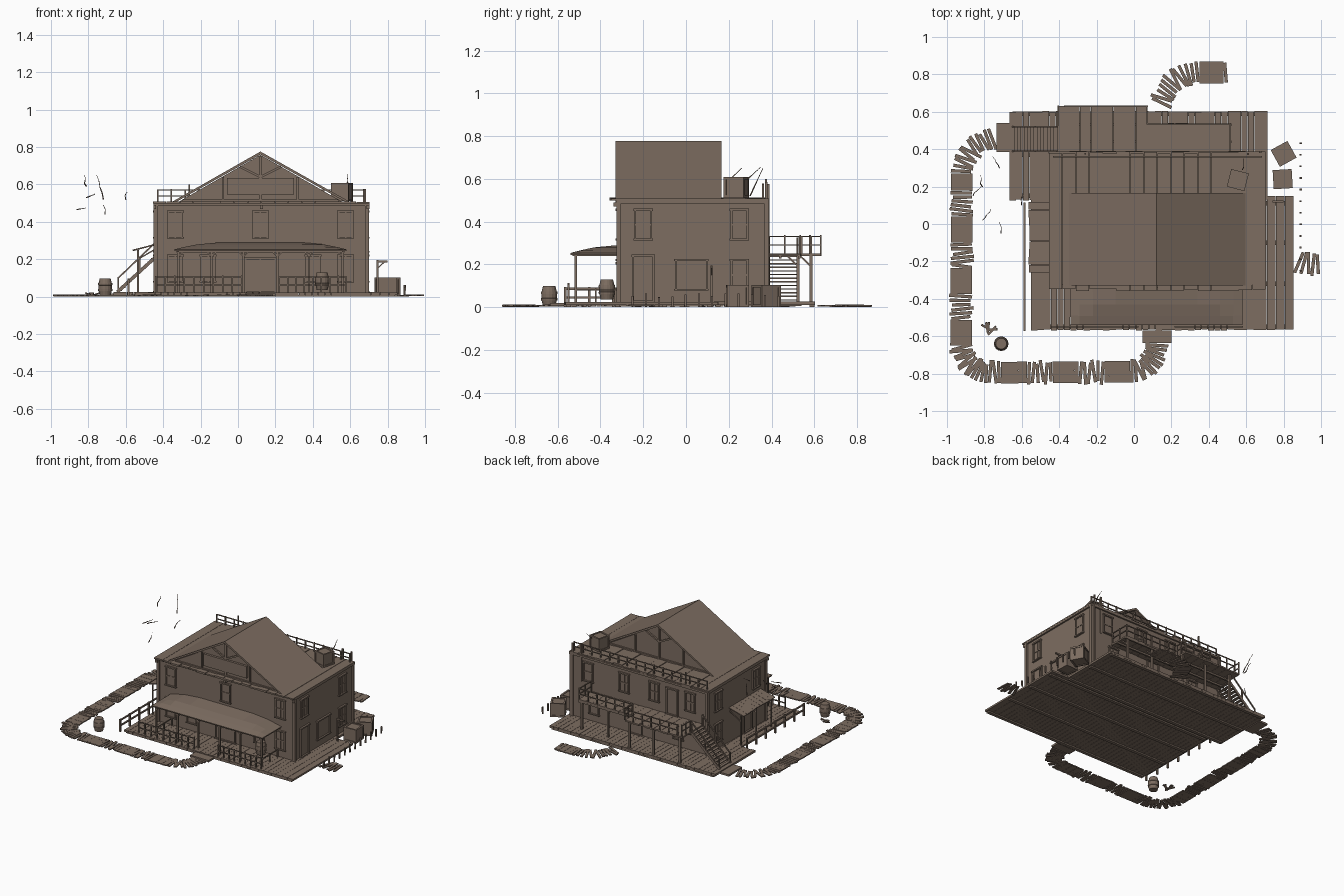
import bpy, bmesh, math, random
from mathutils import Vector, Matrix

if "Cube" in bpy.data.objects:
    bpy.data.objects.remove(bpy.data.objects["Cube"])
random.seed(4)
R = random.uniform

wood = bpy.data.materials.new("weathered_brown_wood")
wood.diffuse_color = (0.205, 0.153, 0.119, 1)
wood.use_nodes = True
wood.node_tree.nodes["Principled BSDF"].inputs["Base Color"].default_value = wood.diffuse_color


def finish(name, bm):
    me = bpy.data.meshes.new(name)
    bmesh.ops.recalc_face_normals(bm, faces=bm.faces)
    bm.to_mesh(me)
    bm.free()
    me.materials.append(wood)
    ob = bpy.data.objects.new(name, me)
    bpy.context.collection.objects.link(ob)
    return ob


def add(bm, c, s, rot=None):
    m = Matrix.Translation(c) @ (rot.to_4x4() if rot else Matrix()) @ Matrix.Diagonal((*s, 1))
    bmesh.ops.create_cube(bm, size=1, matrix=m)


def span(bm, x0, x1, y0, y1, z0, z1):
    add(bm, ((x0 + x1) / 2, (y0 + y1) / 2, (z0 + z1) / 2), (x1 - x0, y1 - y0, z1 - z0))


def beam(bm, a, b, w=0.01, h=None):
    a, b = Vector(a), Vector(b)
    d = b - a
    add(bm, (a + b) / 2, (w, h or w, d.length), d.to_track_quat('Z', 'Y').to_matrix())


def railing(bm, a, b, h, n, rails=(1, 0.5), w=0.008):
    a, b = Vector(a), Vector(b)
    for i in range(n + 1):
        p = a.lerp(b, i / n)
        beam(bm, p, p + Vector((0, 0, h + R(0, 0.008))), w)
    for r in rails:
        beam(bm, a + Vector((0, 0, h * r)), b + Vector((0, 0, h * r)), w * 0.8)


def planks_y(bm, x0, x1, y0, y1, z0, z1, w=0.035, jit=0.006):
    n = max(1, round((x1 - x0) / w))
    w = (x1 - x0) / n
    for i in range(n):
        span(bm, x0 + i * w, x0 + (i + 1) * w - 0.0015, y0 + R(0, jit), y1 - R(0, jit), z0, z1 - R(0, 0.001))


X0, X1, Y0, Y1, H = -0.44, 0.69, -0.315, 0.375, 0.5

# main walls
bm = bmesh.new()
span(bm, X0, X1, Y0, Y1, 0.02, H)
finish("house_walls", bm)

# corner boards and cornice
bm = bmesh.new()
for x in (X0, X1):
    for y in (Y0, Y1):
        add(bm, (x, y, 0.26), (0.022, 0.022, 0.48))
span(bm, X0 - .012, X1 + .012, Y0 - .012, Y1 + .012, 0.485, 0.5)
for x in (X0 - 0.005, 0.125, X1 + 0.005):
    add(bm, (x, Y0 - 0.01, 0.48), (0.015, 0.03, 0.02))
finish("corner_boards_and_cornice", bm)

# flat roof boards
bm = bmesh.new()
for i in range(16):
    w = (X1 - X0 + 0.03) / 16
    x = X0 - 0.015 + i * w
    span(bm, x, x + w - 0.002, Y0 - R(0.03, 0.045), Y1 + R(0, 0.015), 0.498, R(0.507, 0.513))
finish("flat_roof_boards", bm)

# gable attic and pitched roof
bm = bmesh.new()
tri = [(-0.33, 0.5), (0.57, 0.5), (0.12, 0.758)]
f = bm.faces.new([bm.verts.new((x, -0.31, z)) for x, z in tri])
r = bmesh.ops.extrude_face_region(bm, geom=[f])
bmesh.ops.translate(bm, verts=[v for v in r["geom"] if isinstance(v, bmesh.types.BMVert)], vec=(0, 0.45, 0))
finish("attic_gable", bm)
bm = bmesh.new()
pts = [(-0.36, 0.503), (0.12, 0.776), (0.605, 0.503), (0.605, 0.49), (0.12, 0.76), (-0.36, 0.49)]
a = [bm.verts.new((x, -0.33, z)) for x, z in pts]
b = [bm.verts.new((x, 0.165, z)) for x, z in pts]
for i in range(6):
    j = (i + 1) % 6
    bm.faces.new((a[i], a[j], b[j], b[i]))
for v in (a, b):
    bm.faces.new((v[0], v[1], v[4], v[5]))
    bm.faces.new((v[1], v[2], v[3], v[4]))
finish("pitched_roof", bm)

# gable framing, front and back, plus blank sign board
bm = bmesh.new()
for y in (-0.314, 0.145):
    beam(bm, (0.12, y, 0.5), (0.12, y, 0.75), 0.014)
    beam(bm, (-0.3, y, 0.512), (0.54, y, 0.512), 0.014)
    for s in (-1, 1):
        beam(bm, (0.12 + s * 0.2, y, 0.5), (0.12 + s * 0.2, y, 0.64), 0.012)
        beam(bm, (0.12, y, 0.64), (0.12 + s * 0.11, y, 0.695), 0.012)
finish("gable_framing", bm)
bm = bmesh.new()
span(bm, -0.06, 0.3, -0.327, -0.31, 0.545, 0.635)
finish("blank_sign_board", bm)


# windows and doors: u runs along the wall, d out of it
def wall_box(bm, side, u0, u1, z0, z1, d):
    if side == "front":
        span(bm, u0, u1, Y0 - d, Y0 + .002, z0, z1)
    elif side == "back":
        span(bm, u0, u1, Y1 - .002, Y1 + d, z0, z1)
    elif side == "right":
        span(bm, X1 - .002, X1 + d, u0, u1, z0, z1)
    else:
        span(bm, X0 - d, X0 + .002, u0, u1, z0, z1)


def opening(bm, side, u, w, z0, z1, bars=True):
    h, t = w / 2, 0.009
    for s in (-1, 1):
        wall_box(bm, side, u + s * h - t / 2, u + s * h + t / 2, z0, z1, 0.01)
    wall_box(bm, side, u - h - 0.008, u + h + 0.008, z1, z1 + 0.01, 0.014)
    wall_box(bm, side, u - h - 0.008, u + h + 0.008, z0 - 0.008, z0, 0.014)
    wall_box(bm, side, u - h, u + h, z0, z1, 0.002)
    if bars:
        wall_box(bm, side, u - 0.004, u + 0.004, z0, z1, 0.006)
        m = (z0 + z1) / 2
        wall_box(bm, side, u - h, u + h, m - 0.004, m + 0.004, 0.007)


bm = bmesh.new()
for side, us in (("front", (-0.335, 0.12, 0.575)), ("right", (-0.2, 0.25)), ("left", (-0.2, 0.25)),
                 ("back", (-0.3, 0.0, 0.25, 0.55))):
    for u in us:
        opening(bm, side, u, 0.075, 0.32, 0.45)
for side, us in (("front", (-0.335, -0.16, 0.4, 0.575)), ("right", (0.25,)), ("left", (0.25,)), ("back", (-0.2, 0.5))):
    for u in us:
        opening(bm, side, u, 0.075, 0.085, 0.215)
opening(bm, "right", 0.025, 0.145, 0.085, 0.215, False)
finish("window_frames", bm)

bm = bmesh.new()
opening(bm, "front", 0.12, 0.16, 0.03, 0.2)
for side, u in (("right", -0.2), ("left", -0.1), ("back", 0.15)):
    opening(bm, side, u, 0.095, 0.03, 0.235, False)
opening(bm, "back", -0.15, 0.09, 0.255, 0.44, False)
finish("doors", bm)

# decks of boards on joists
bm = bmesh.new()
planks_y(bm, -0.55, 0.71, -0.57, 0.14, 0.01, 0.024)
planks_y(bm, 0.71, 0.855, -0.57, 0.155, 0.01, 0.024, 0.05)
planks_y(bm, -0.665, 0.715, 0.125, 0.605, 0.01, 0.026)
for y in (-0.55, -0.32, -0.1, 0.11):
    span(bm, -0.54, 0.84, y - 0.012, y + 0.012, 0, 0.01)
for y in (0.15, 0.37, 0.59):
    span(bm, -0.65, 0.7, y - 0.012, y + 0.012, 0, 0.01)
span(bm, 0.045, 0.2, -0.635, -0.57, 0.004, 0.018)
span(bm, -0.735, -0.66, 0.385, 0.54, 0.004, 0.018)
finish("decks", bm)

# curved, hipped porch roof
bm = bmesh.new()
xs = [-0.34, -0.29, -0.22, -0.1, 0.12, 0.34, 0.46, 0.53, 0.58]
ys = [-0.54, -0.49, -0.43, -0.315]
g = [[bm.verts.new((x, y, 0.248 + 0.037 * math.sin(math.pi / 2 * min(1, (x + 0.34) / 0.24, (0.58 - x) / 0.24,
      (y + 0.54) / 0.22)))) for y in ys] for x in xs]
for i in range(len(xs) - 1):
    for j in range(len(ys) - 1):
        bm.faces.new((g[i][j], g[i + 1][j], g[i + 1][j + 1], g[i][j + 1]))
ob = finish("porch_roof", bm)
mod = ob.modifiers.new("thickness", 'SOLIDIFY')
mod.thickness = 0.01
mod.offset = 0

# porch posts, braces and railings
bm = bmesh.new()
for x in (-0.32, -0.14, 0.03, 0.21, 0.38, 0.56):
    beam(bm, (x, -0.515, 0.02), (x, -0.515, 0.25), 0.012)
    for s in (-1, 1):
        if -0.33 < x + s * 0.03 < 0.57:
            beam(bm, (x, -0.515, 0.215), (x + s * 0.03, -0.515, 0.245), 0.007)
beam(bm, (-0.33, -0.515, 0.243), (0.57, -0.515, 0.243), 0.012)
for x in (-0.32, 0.56):
    beam(bm, (x, -0.53, 0.243), (x, -0.315, 0.243), 0.01)
    railing(bm, (x, -0.515, 0.02), (x, -0.33, 0.02), 0.06, 2, (1,))
finish("porch_posts", bm)
bm = bmesh.new()
railing(bm, (-0.44, -0.55, 0.02), (0.02, -0.55, 0.02), 0.085, 9)
railing(bm, (0.22, -0.55, 0.02), (0.58, -0.55, 0.02), 0.085, 8)
finish("porch_railings", bm)

# left awning and side fence
bm = bmesh.new()
for i in range(9):
    y = -0.26 + i * 0.042
    beam(bm, (-0.555 - R(0, .008), y + 0.021, 0.248), (-0.43, y + 0.021, 0.282), 0.041, 0.007)
for y in (-0.25, -0.07, 0.11):
    beam(bm, (-0.535, y, 0.02), (-0.535, y, 0.25), 0.009)
    beam(bm, (-0.535, y, 0.2), (-0.44, y, 0.255), 0.007)
finish("side_awning", bm)
bm = bmesh.new()
railing(bm, (-0.585, -0.565, 0), (-0.585, 0.11, 0), 0.09, 6, (0.95, 0.5), 0.012)
finish("side_fence", bm)

# back balcony, its railing and supports
bm = bmesh.new()
planks_y(bm, -0.41, 0.07, 0.375, 0.635, 0.238, 0.25, 0.06)
planks_y(bm, 0.07, 0.52, 0.375, 0.54, 0.238, 0.25, 0.06)
for y in (0.44, 0.53):
    beam(bm, (-0.41, y, 0.232), (0.52, y, 0.232), 0.012)
for x in (-0.36, -0.14, 0.06, 0.28, 0.5):
    y = 0.585 if x < 0.1 else 0.525
    beam(bm, (x, y, 0.02), (x, y, 0.24), 0.014)
    beam(bm, (x, y, 0.19), (x, y - 0.05, 0.238), 0.008)
finish("back_balcony", bm)
bm = bmesh.new()
for p, q, n in (((-0.37, 0.63), (0.07, 0.63), 6), ((0.07, 0.63), (0.07, 0.54), 2), ((0.07, 0.535), (0.515, 0.535), 6),
                ((0.515, 0.535), (0.515, 0.39), 2), ((-0.405, 0.53), (-0.405, 0.63), 2)):
    railing(bm, (*p, 0.25), (*q, 0.25), 0.08, n)
finish("balcony_railing", bm)

# outside stairs
bm = bmesh.new()
for i in range(13):
    t = (i + 0.5) / 13
    add(bm, (-0.64 + 0.23 * t, 0.455, 0.025 + 0.22 * t), (0.022, 0.125, 0.006))
for y in (0.39, 0.52):
    beam(bm, (-0.645, y, 0.025), (-0.41, y, 0.24), 0.008, 0.018)
    for t in (0, 0.5, 1):
        p = Vector((-0.64 + 0.23 * t, y, 0.025 + 0.22 * t))
        beam(bm, p, p + Vector((0, 0, 0.08)), 0.008)
    beam(bm, (-0.64, y, 0.1), (-0.41, y, 0.32), 0.008)
finish("outside_stairs", bm)

# roof railing and corner poles
bm = bmesh.new()
railing(bm, (-0.43, 0.36, 0.505), (0.68, 0.36, 0.505), 0.065, 15)
beam(bm, (0.61, 0.375, 0.3), (0.61, 0.375, 0.585), 0.011)
beam(bm, (0.675, 0.385, 0.02), (0.675, 0.385, 0.575), 0.011)
beam(bm, (-0.26, 0.375, 0.5), (-0.26, 0.375, 0.6), 0.009)
finish("roof_railing", bm)

# crates with edge battens
bm = bmesh.new()
for x, y, z, s, a in ((0.8, 0.375, 0, 0.1, 0.5), (0.795, 0.24, 0, 0.1, 0.06), (0.555, 0.235, 0.51, 0.095, -0.25)):
    rot = Matrix.Rotation(a, 3, 'Z')
    c = Vector((x, y, z + s / 2 + 0.002))
    add(bm, c, (s * .93,) * 3, rot)
    for i in range(3):
        for u in (-1, 1):
            for v in (-1, 1):
                o, d = [0, 0, 0], [0.012] * 3
                d[i], o[(i + 1) % 3], o[(i + 2) % 3] = s, u * (s - .01) / 2, v * (s - .01) / 2
                add(bm, c + rot @ Vector(o), d, rot)
finish("crates", bm)

# barrels with hoops
for n, (x, y, z) in enumerate(((-0.71, -0.64, 0.005), (0.45, -0.37, 0.035))):
    bm = bmesh.new()
    prof = [(0.029, 0), (0.035, .025), (0.038, .026), (0.039, .036), (0.037, .037), (0.037, .056), (0.039, .057),
            (0.038, .067), (0.035, .068), (0.029, .093)]
    rings = [[bm.verts.new((x + r * math.cos(k * math.pi / 8), y + r * math.sin(k * math.pi / 8), z + h))
              for k in range(16)] for r, h in prof]
    for p, q in zip(rings, rings[1:]):
        for k in range(16):
            bm.faces.new((p[k], p[k - 1], q[k - 1], q[k]))
    bm.faces.new(rings[0])
    bm.faces.new(rings[-1])
    finish("barrel_%d" % (n + 1), bm)

# stakes, hitching post and scraps beside the house
bm = bmesh.new()
for i in range(12):
    beam(bm, (0.89, -0.25 + i * 0.062, 0), (0.89 + R(-.004, .004), -0.25 + i * 0.062, R(0.045, 0.065)), 0.009)
beam(bm, (0.745, 0.12, 0.02), (0.745, 0.12, 0.195), 0.01)
beam(bm, (0.74, 0.12, 0.188), (0.8, 0.12, 0.188), 0.01)
beam(bm, (0.745, 0.12, 0.15), (0.785, 0.12, 0.188), 0.006)
for i in range(5):
    a = R(0, 3)
    beam(bm, (-0.78, -0.575 + R(-.02, .02), 0.005), (-0.78 + .05 * math.cos(a), -0.575 + .05 * math.sin(a), 0.02), 0.012, 0.006)
finish("stakes_and_scraps", bm)


# boardwalks: cross boards along a rounded path, some stretches neatly laid
def walk(bm, path, w=0.115, step=0.023):
    for p, q in zip(path, path[1:]):
        p, q = Vector(p), Vector(q)
        d = q - p
        n = max(1, round(d.length / step))
        neat = d.length > 0.1
        for i in range(n):
            c = p.lerp(q, (i + 0.5) / n)
            tidy = neat and int(i / 6) % 2 == 0
            a = math.atan2(d.y, d.x) + (0 if tidy else R(-0.16, 0.16))
            o = 0 if tidy else R(-0.008, 0.008)
            add(bm, (c.x - o * d.y / d.length, c.y + o * d.x / d.length, 0.005 + R(0, .002)),
                (step * (1 if tidy else 0.75), w * (1 if tidy else R(0.85, 1.1)), 0.008), Matrix.Rotation(a, 3, 'Z'))


def arc(cx, cy, r, a0, a1, n=6):
    return [(cx + r * math.cos(math.radians(a0 + (a1 - a0) * i / n)),
             cy + r * math.sin(math.radians(a0 + (a1 - a0) * i / n))) for i in range(n + 1)]


bm = bmesh.new()
walk(bm, arc(-0.02, -0.64, 0.15, 0, -90) + arc(-0.78, -0.65, 0.145, 270, 180) + arc(-0.73, 0.27, 0.19, 180, 95))
walk(bm, arc(0.35, 0.6, 0.21, 170, 90) + [(0.5, 0.81)])
walk(bm, [(0.87, -0.2), (0.92, -0.215), (0.995, -0.22)])
finish("boardwalks", bm)

# loose twigs
bm = bmesh.new()
for x, y, z, dx, dz in ((-0.72, 0.3, 0.52, -0.03, 0.13), (-0.81, 0.2, 0.59, -0.015, 0.06), (-0.86, 0.15, 0.465, 0.05, 0.01),
                        (-0.71, -0.05, 0.44, -0.02, 0.05), (-0.6, 0.1, 0.52, 0.02, 0.04), (-0.81, 0.02, 0.53, 0.05, 0.02),
                        (0.58, 0.29, 0.6, 0.02, 0.055)):
    p = Vector((x, y, z))
    for i in range(4):
        q = p + Vector((dx / 4 + R(-.008, .008), 0.015, dz / 4))
        beam(bm, p, q, 0.005 - i * 0.001)
        p = q
finish("twigs", bm)
